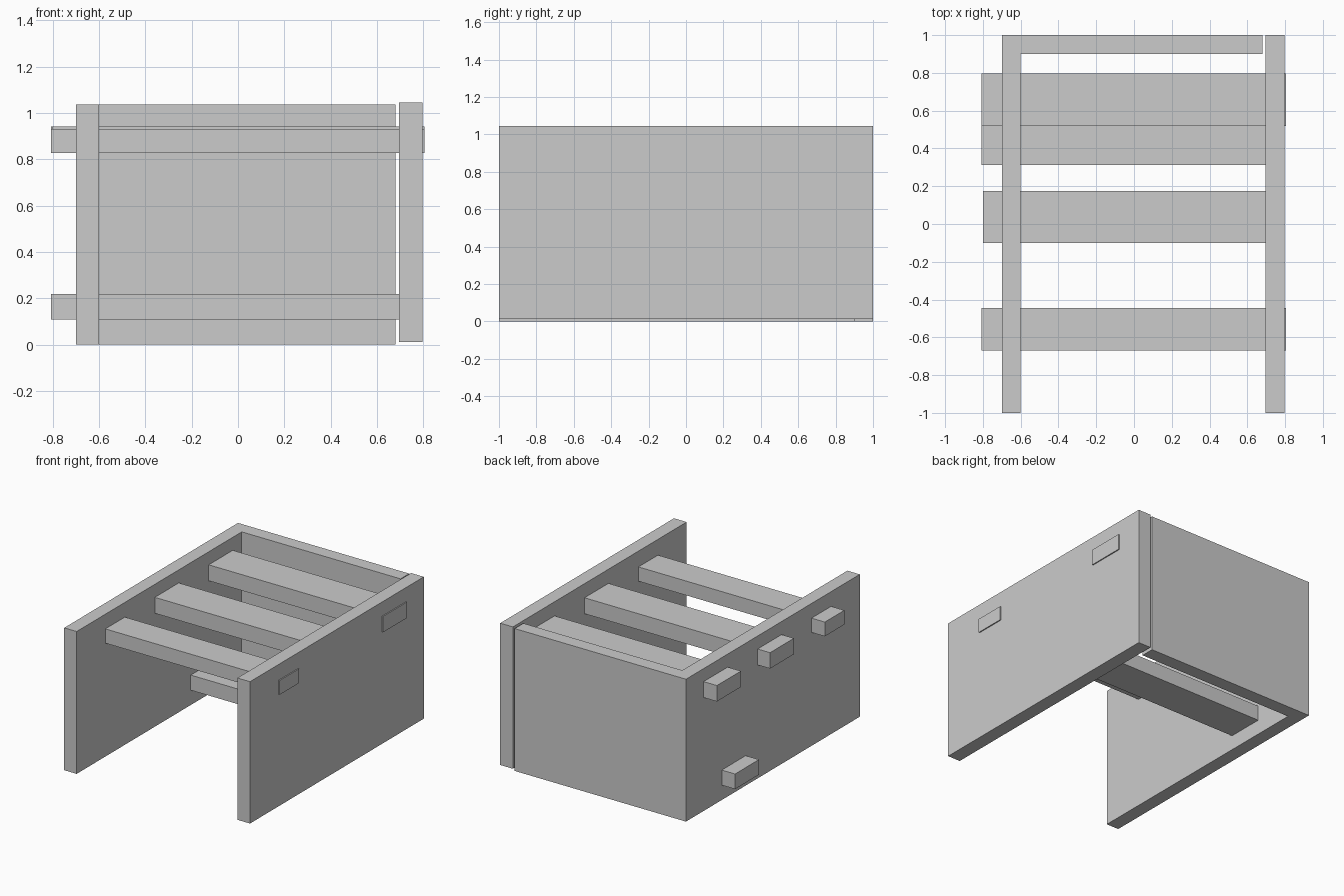
import bpy, bmesh

if "Cube" in bpy.data.objects:
    bpy.data.objects.remove(bpy.data.objects["Cube"])


def prism(name, outline, z0, z1):
    """Extrude a flat xy outline from z0 up to z1."""
    bm = bmesh.new()
    base = bm.faces.new([bm.verts.new((x, y, z0)) for x, y in outline])
    top = bmesh.ops.extrude_face_region(bm, geom=[base])["geom"]
    for v in (g for g in top if isinstance(g, bmesh.types.BMVert)):
        v.co.z = z1
    bmesh.ops.recalc_face_normals(bm, faces=bm.faces)
    mesh = bpy.data.meshes.new(name)
    bm.to_mesh(mesh)
    bm.free()
    obj = bpy.data.objects.new(name, mesh)
    bpy.context.collection.objects.link(obj)
    return obj


def box(name, x0, x1, y0, y1, z0, z1):
    return prism(name, [(x0, y0), (x1, y0), (x1, y1), (x0, y1)], z0, z1)


# Left side and back panel as one L-shaped piece
prism("left_and_back_panel",
      [(-0.70, -1), (-0.60, -1), (-0.60, 0.90), (0.68, 0.90), (0.68, 1), (-0.70, 1)],
      0, 1.037)

# Separate right side panel, set slightly higher
box("right_panel", 0.695, 0.797, -1, 1, 0.012, 1.045)

# Crossbars that pass through the side panels
bars = {
    "front_crossbar": (-0.807, 0.805, -0.67, -0.445, 0.826, 0.93),
    "middle_crossbar": (-0.80, 0.79, -0.10, 0.175, 0.826, 0.942),
    "rear_crossbar": (-0.807, 0.805, 0.52, 0.797, 0.826, 0.942),
    "lower_crossbar": (-0.807, 0.79, 0.313, 0.588, 0.108, 0.218),
}
for name, size in bars.items():
    box(name, *size)
